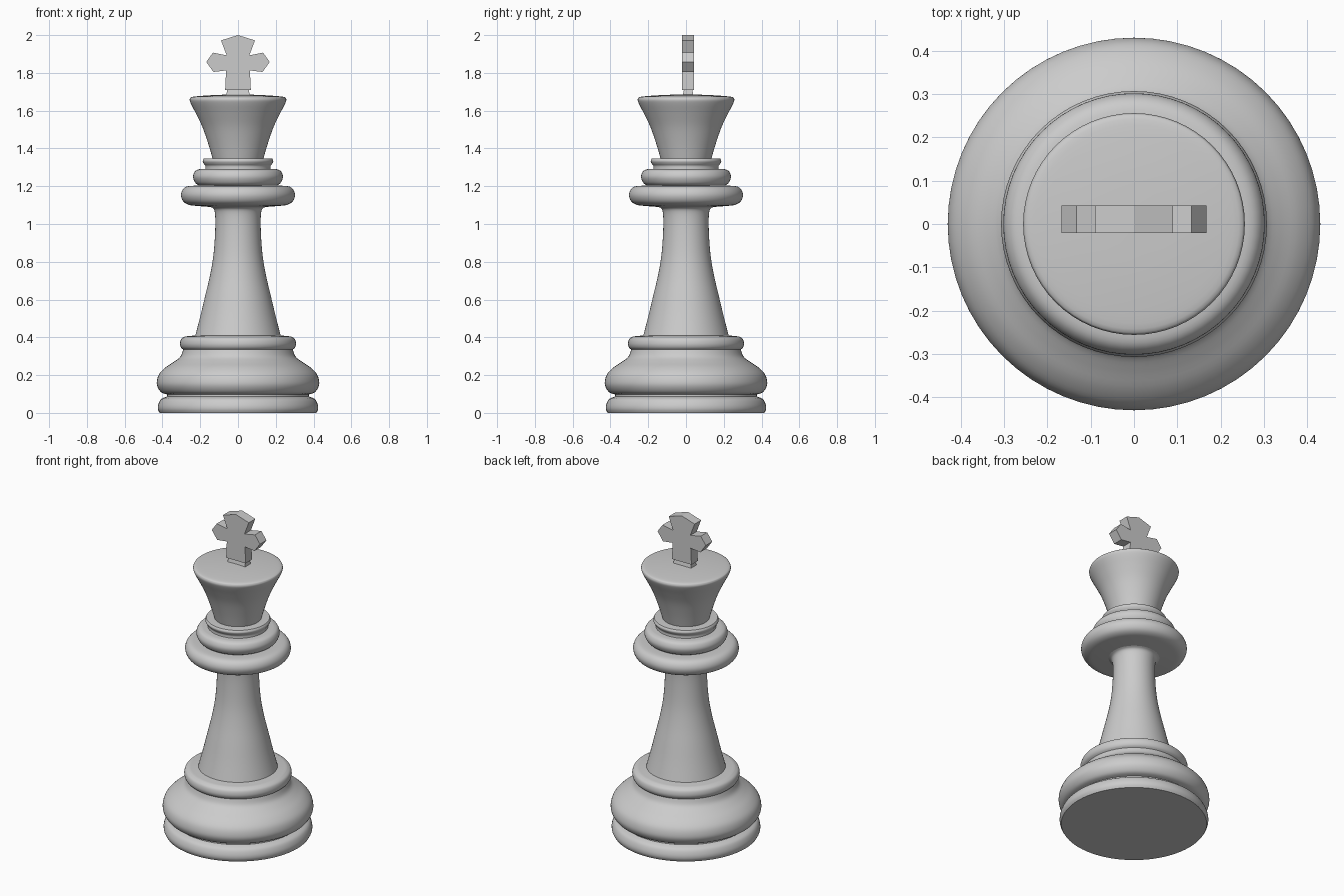
import bpy, bmesh, math
from mathutils import Vector

if "Cube" in bpy.data.objects:
    bpy.data.objects.remove(bpy.data.objects["Cube"])

SIDES = 64


def finish(name, bm, angle):
    bmesh.ops.recalc_face_normals(bm, faces=bm.faces)
    mesh = bpy.data.meshes.new(name)
    bm.to_mesh(mesh)
    bm.free()
    obj = bpy.data.objects.new(name, mesh)
    bpy.context.collection.objects.link(obj)
    bpy.ops.object.select_all(action='DESELECT')
    obj.select_set(True)
    bpy.context.view_layer.objects.active = obj
    bpy.ops.object.shade_smooth_by_angle(angle=math.radians(angle))
    return obj


def smooth_path(points, steps=4):
    """Catmull-Rom curve through the profile points."""
    p = [Vector(q) for q in points]
    p = [p[0]] + p + [p[-1]]
    out = []
    for a, b, c, d in zip(p, p[1:], p[2:], p[3:]):
        for i in range(steps):
            t = i / steps
            out.append(0.5 * (2 * b + (c - a) * t + (2 * a - 5 * b + 4 * c - d) * t * t
                              + (3 * b - a - 3 * c + d) * t ** 3))
    return out + [p[-1]]


def lathe(name, *curves):
    """Turn (radius, height) curves round z; corners between curves stay sharp."""
    bm = bmesh.new()
    path = [q for c in curves for q in smooth_path(c)]
    verts = [bm.verts.new((r, 0, z)) for r, z in path]
    edges = [bm.edges.new(pair) for pair in zip(verts, verts[1:])
             if (pair[0].co - pair[1].co).length > 1e-6]
    bmesh.ops.spin(bm, geom=verts + edges, cent=(0, 0, 0), axis=(0, 0, 1),
                   angle=2 * math.pi, steps=SIDES)
    bmesh.ops.remove_doubles(bm, verts=bm.verts, dist=1e-5)
    return finish(name, bm, 40)


# Base: foot disc, wide bulge and upper collar
lathe("foot_disc",
      [(0, 0), (0.415, 0)],
      [(0.415, 0), (0.424, 0.02), (0.422, 0.045), (0.407, 0.073), (0.375, 0.087)],
      [(0.375, 0.087), (0.375, 0.098)])
lathe("base_bulge",
      [(0.375, 0.098), (0.405, 0.108), (0.425, 0.135), (0.43, 0.165), (0.418, 0.205),
       (0.385, 0.24), (0.34, 0.27), (0.305, 0.298), (0.29, 0.335)])
lathe("base_collar",
      [(0.29, 0.335), (0.302, 0.347), (0.307, 0.367), (0.3, 0.392), (0.278, 0.405)],
      [(0.278, 0.405), (0.226, 0.41)])

# Tapered stem flaring under the neck disc
lathe("stem",
      [(0.226, 0.41), (0.2, 0.51), (0.176, 0.61), (0.15, 0.72), (0.132, 0.82),
       (0.123, 0.92), (0.12, 1.02), (0.126, 1.075), (0.145, 1.09)])

# Stacked neck rings
lathe("neck_disc_large",
      [(0.145, 1.09), (0.22, 1.096), (0.262, 1.102), (0.29, 1.12), (0.302, 1.152),
       (0.292, 1.183), (0.265, 1.2), (0.205, 1.203)])
lathe("neck_disc_middle",
      [(0.205, 1.203), (0.226, 1.218), (0.238, 1.25), (0.227, 1.28), (0.205, 1.29)],
      [(0.205, 1.29), (0.173, 1.292)])
lathe("neck_ring_small",
      [(0.173, 1.292), (0.173, 1.308), (0.181, 1.319), (0.187, 1.333), (0.181, 1.346)],
      [(0.181, 1.346), (0.135, 1.348)])

# Flared crown with a softly domed top
lathe("crown",
      [(0.135, 1.348), (0.156, 1.42), (0.187, 1.51), (0.22, 1.58), (0.246, 1.63),
       (0.256, 1.655), (0.253, 1.668)],
      [(0.253, 1.668), (0.23, 1.675), (0.12, 1.683), (0, 1.686)])

# Finial: tapered plinth and cross with pointed arms, slightly behind the axis
CY = 0.011
bm = bmesh.new()
bmesh.ops.create_cube(bm, size=1)
for v in bm.verts:
    top = v.co.z > 0
    sx, sy, z = (0.112, 0.042, 1.715) if top else (0.128, 0.06, 1.675)
    v.co = Vector((v.co.x * sx, CY + v.co.y * sy, z))
finish("finial_plinth", bm, 20)

half = [(0.068, 1.71), (0.063, 1.813), (0.13, 1.805), (0.168, 1.858),
        (0.133, 1.907), (0.06, 1.893), (0.09, 1.972)]
outline = half + [(0, 2.0)] + [(-x, z) for x, z in reversed(half)]
bm = bmesh.new()
face = bm.faces.new([bm.verts.new((x, CY - 0.032, z)) for x, z in outline])
ext = bmesh.ops.extrude_face_region(bm, geom=[face])
bmesh.ops.translate(bm, vec=(0, 0.064, 0),
                    verts=[g for g in ext["geom"] if isinstance(g, bmesh.types.BMVert)])
finish("finial_cross", bm, 20)
